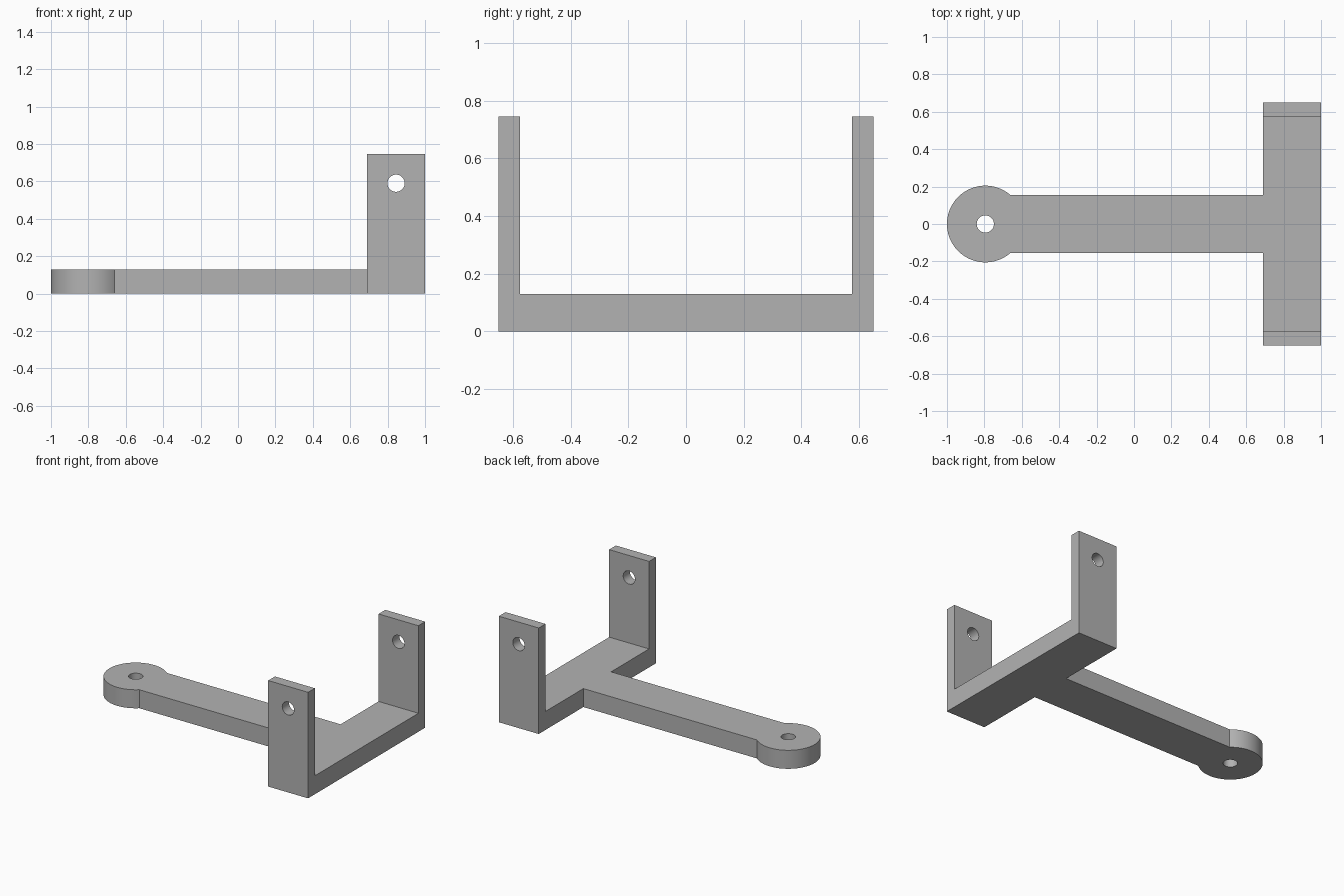
import bpy, bmesh, math
from mathutils import Matrix, Vector

cube = bpy.data.objects.get("Cube")
if cube:
    bpy.data.objects.remove(cube, do_unlink=True)

# Main dimensions
BASE_H, TOP = 0.13, 0.745
HALF_Y, WALL = 0.65, 0.075
BRACKET_X, END_X = 0.69, 1.0
ARM_HALF = 0.154
EYE_X, EYE_R, HOLE_R = -0.795, 0.205, 0.046
HOLE_X, HOLE_Z = 0.845, 0.59

grey = bpy.data.materials.new("plain grey")
grey.use_nodes = True
colour = (0.45, 0.45, 0.45, 1)
grey.diffuse_color = colour
grey.node_tree.nodes["Principled BSDF"].inputs["Base Color"].default_value = colour


def extrude(name, points, direction):
    """Solid made by sweeping a closed outline along a direction."""
    bm = bmesh.new()
    face = bm.faces.new([bm.verts.new(p) for p in points])
    moved = bmesh.ops.extrude_face_region(bm, geom=[face])["geom"]
    verts = [g for g in moved if isinstance(g, bmesh.types.BMVert)]
    bmesh.ops.translate(bm, verts=verts, vec=Vector(direction))
    bmesh.ops.recalc_face_normals(bm, faces=bm.faces)
    return finish(name, bm)


def rod(name, location, length, rotation):
    """Round cutter for a drilled hole."""
    bm = bmesh.new()
    bmesh.ops.create_cone(bm, cap_ends=True, segments=48, radius1=HOLE_R,
                          radius2=HOLE_R, depth=length,
                          matrix=Matrix.Translation(location) @ rotation)
    return finish(name, bm)


def finish(name, bm):
    mesh = bpy.data.meshes.new(name)
    bm.to_mesh(mesh)
    bm.free()
    mesh.materials.append(grey)
    obj = bpy.data.objects.new(name, mesh)
    bpy.context.collection.objects.link(obj)
    return obj


def combine(target, other, operation):
    """Apply a boolean and discard the second solid."""
    mod = target.modifiers.new(operation.lower(), "BOOLEAN")
    mod.operation, mod.solver, mod.object = operation, "EXACT", other
    bpy.context.view_layer.objects.active = target
    bpy.ops.object.modifier_apply(modifier=mod.name)
    bpy.data.objects.remove(other, do_unlink=True)


# U-shaped fork, swept along x
half = [(HALF_Y, 0), (HALF_Y, TOP), (HALF_Y - WALL, TOP), (HALF_Y - WALL, BASE_H)]
profile = half + [(-y, z) for y, z in reversed(half)]
fork = extrude("fork_bracket", [(BRACKET_X, y, z) for y, z in profile],
               (END_X - BRACKET_X, 0, 0))

# Arm with a round eye at its end, swept upward
start = math.asin(ARM_HALF / EYE_R)
steps = 64
arc = [start + (2 * math.pi - 2 * start) * i / steps for i in range(steps + 1)]
outline = [(EYE_X + EYE_R * math.cos(a), EYE_R * math.sin(a), 0) for a in arc]
joint = (BRACKET_X + END_X) / 2
outline += [(joint, -ARM_HALF, 0), (joint, ARM_HALF, 0)]
arm = extrude("arm", outline, (0, 0, BASE_H))
combine(fork, arm, "UNION")

# Drilled holes through the uprights and the eye
combine(fork, rod("upright_drill", (HOLE_X, 0, HOLE_Z), 3 * HALF_Y,
                  Matrix.Rotation(math.pi / 2, 4, "X")), "DIFFERENCE")
combine(fork, rod("eye_drill", (EYE_X, 0, BASE_H / 2), 3 * BASE_H,
                  Matrix.Identity(4)), "DIFFERENCE")

# Smooth round walls, sharp edges elsewhere
bpy.ops.object.select_all(action="DESELECT")
fork.select_set(True)
bpy.context.view_layer.objects.active = fork
bpy.ops.object.shade_smooth_by_angle(angle=math.radians(30))
